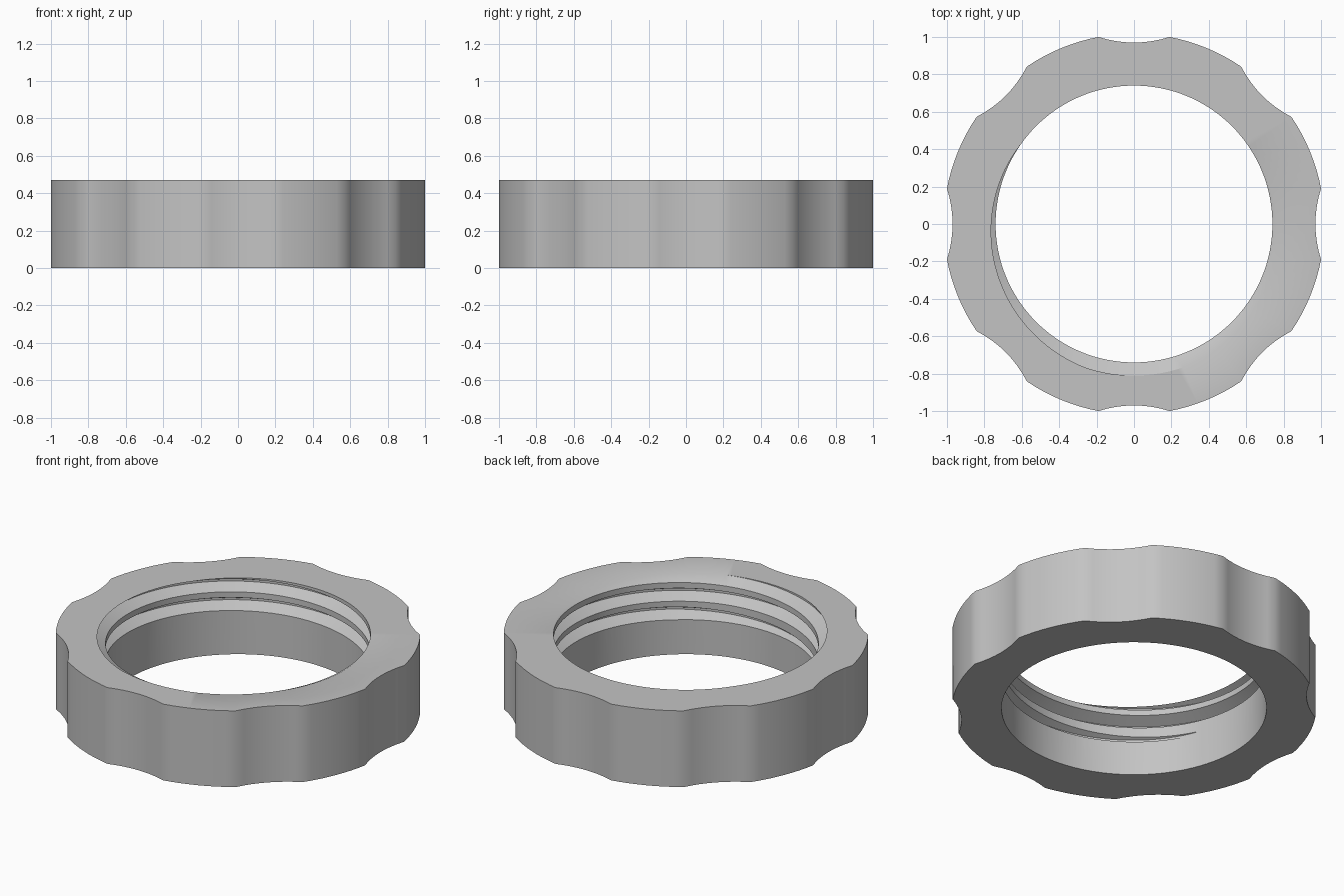
import bpy, bmesh
from math import cos, sin, pi, radians

if "Cube" in bpy.data.objects:
    bpy.data.objects.remove(bpy.data.objects["Cube"])

HEIGHT, BORE, TIP_X, SAG = 0.47, 0.74, 0.19, 0.03
LOBES, STEPS = 8, 8
PITCH, DEPTH, HALF = 0.115, 0.07, 0.041

grey = bpy.data.materials.new("plain grey")
grey.use_nodes = True
colour = (0.55, 0.55, 0.55, 1)
grey.diffuse_color = colour
grey.node_tree.nodes["Principled BSDF"].inputs["Base Color"].default_value = colour


def make_object(name, bm):
    bmesh.ops.recalc_face_normals(bm, faces=bm.faces)
    mesh = bpy.data.meshes.new(name)
    bm.to_mesh(mesh)
    bm.free()
    mesh.materials.append(grey)
    obj = bpy.data.objects.new(name, mesh)
    bpy.context.collection.objects.link(obj)
    return obj


def bridge(bm, a, b):
    n = len(a)
    for i in range(n):
        j = (i + 1) % n
        bm.faces.new((a[i], a[j], b[j], b[i]))


# Outline: shallow finger scallops alternating with round lobes
tip_r = (1 + TIP_X ** 2) ** 0.5
tip_a = radians(10.76)
sector = 2 * pi / LOBES
outline = []
for k in range(LOBES):
    c, s = cos(k * sector), sin(k * sector)
    for i in range(STEPS):
        t = -1 + 2 * i / STEPS
        u, v = 1 - SAG * (1 - t * t), TIP_X * t
        outline.append((u * c - v * s, u * s + v * c))
    for i in range(STEPS):
        a = k * sector + tip_a + (sector - 2 * tip_a) * i / STEPS
        outline.append((tip_r * cos(a), tip_r * sin(a)))
count = len(outline)
turn = 2 * pi / count
bore = [(BORE * cos((i - STEPS / 2) * turn), BORE * sin((i - STEPS / 2) * turn))
        for i in range(count)]

# Ring body
bm = bmesh.new()
loops = [[bm.verts.new((x, y, z)) for x, y in pts]
         for pts, z in ((outline, 0), (outline, HEIGHT), (bore, HEIGHT), (bore, 0))]
for i in range(4):
    bridge(bm, loops[i], loops[(i + 1) % 4])
ring = make_object("threaded_ring", bm)

# Helical groove cutter, running out at its lower end
bm = bmesh.new()
sections = []
START, END, FADE, STEP = -220, 790, 110, 3
for deg in range(START, END + 1, STEP):
    a = radians(-90 - deg)
    z = HEIGHT - PITCH * deg / 360
    f = min(1, (END - deg) / FADE)
    h = 0.008 + (HALF - 0.008) * f
    crest = BORE - 0.002
    apex = BORE + DEPTH * f + 0.0005
    profile = [(BORE - 0.04, -h), (crest, -h), (apex, -0.006),
               (apex, 0.006), (crest, h), (BORE - 0.04, h)]
    sections.append([bm.verts.new((r * cos(a), r * sin(a), z + dz)) for r, dz in profile])
for a, b in zip(sections, sections[1:]):
    bridge(bm, a, b)
bm.faces.new(sections[0])
bm.faces.new(sections[-1])
cutter = make_object("groove_cutter", bm)
cutter.hide_render = True

# Cut the thread, then smooth with crisp edges
cut = ring.modifiers.new("thread", 'BOOLEAN')
cut.operation = 'DIFFERENCE'
cut.solver = 'EXACT'
cut.object = cutter
bpy.ops.object.select_all(action='DESELECT')
ring.select_set(True)
bpy.context.view_layer.objects.active = ring
bpy.ops.object.modifier_apply(modifier=cut.name)
bpy.data.objects.remove(cutter)
bpy.ops.object.shade_smooth_by_angle(angle=radians(30))
